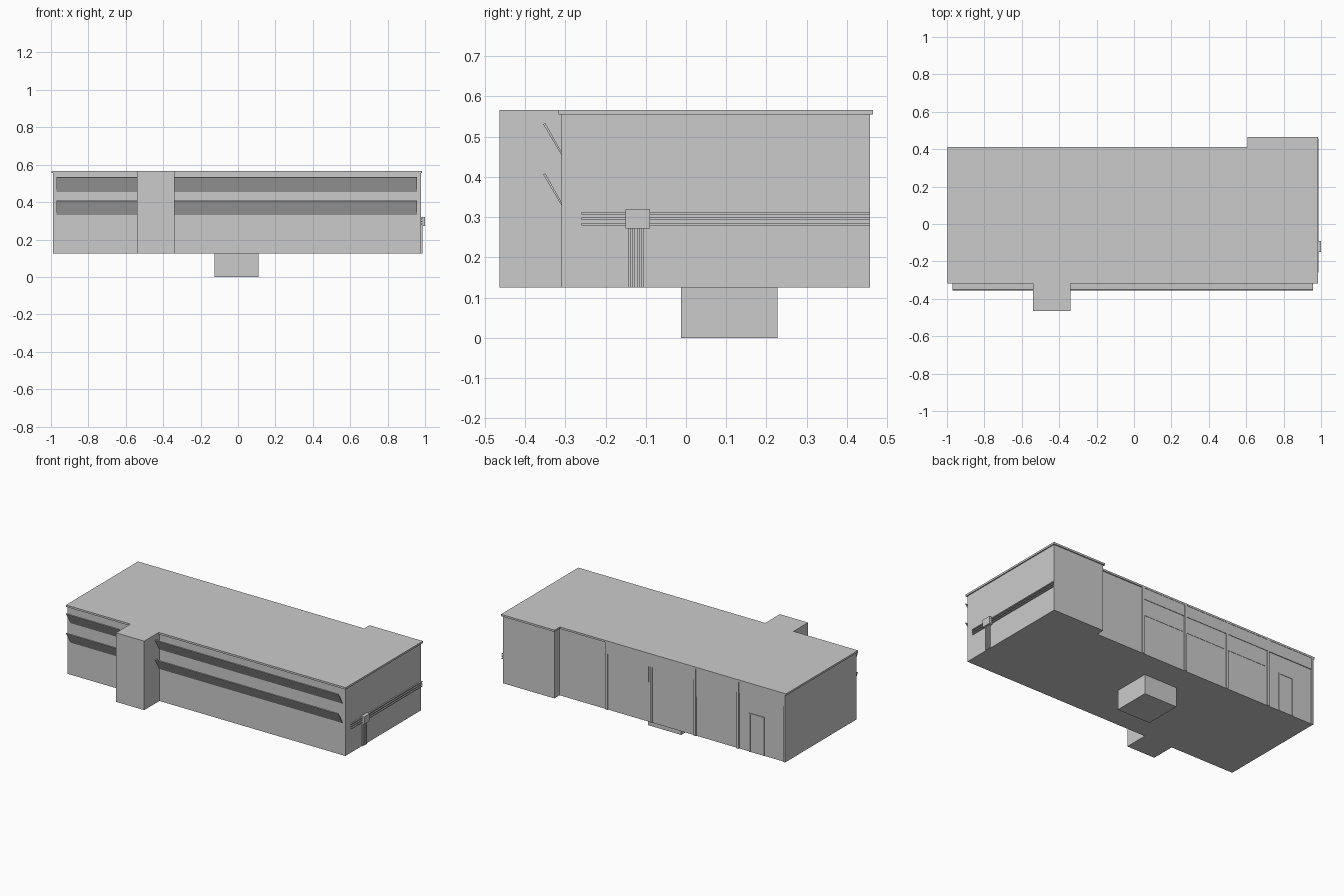
import bpy, bmesh

if "Cube" in bpy.data.objects:
    bpy.data.objects.remove(bpy.data.objects["Cube"])

def mesh_object(name, bm):
    bmesh.ops.recalc_face_normals(bm, faces=bm.faces)
    me = bpy.data.meshes.new(name)
    bm.to_mesh(me)
    bm.free()
    ob = bpy.data.objects.new(name, me)
    bpy.context.collection.objects.link(ob)
    return ob

def prism(name, pts, direction):
    """Extrude a closed outline of 3D points along a vector."""
    bm = bmesh.new()
    face = bm.faces.new([bm.verts.new(p) for p in pts])
    ext = bmesh.ops.extrude_face_region(bm, geom=[face])
    verts = [v for v in ext["geom"] if isinstance(v, bmesh.types.BMVert)]
    bmesh.ops.translate(bm, verts=verts, vec=direction)
    return mesh_object(name, bm)

def box(name, x, y, z):
    pts = [(x[0], y[0], z[0]), (x[1], y[0], z[0]), (x[1], y[1], z[0]), (x[0], y[1], z[0])]
    return prism(name, pts, (0, 0, z[1] - z[0]))

BASE, EAVE, TOP = 0.125, 0.555, 0.567
X0, X1, FRONT, BACK, WING = -0.99, 0.978, -0.31, 0.405, 0.458

# Main walls and roof slab share an L-shaped plan
def plan(z, o):
    return [(X0 - o, FRONT - o, z), (X1 + o, FRONT - o, z), (X1 + o, WING + o, z),
            (0.613 - o, WING + o, z), (0.613 - o, BACK + o, z), (X0 - o, BACK + o, z)]

prism("walls", plan(BASE, 0), (0, 0, EAVE - BASE))
prism("roof_slab", plan(EAVE, 0.007), (0, 0, TOP - EAVE))

# Front tower and basement block
box("front_tower", (-0.54, -0.34), (-0.464, FRONT), (BASE, TOP))
box("basement_block", (-0.125, 0.11), (-0.012, 0.227), (0, BASE))

# Slanted sunshades on both sides of the tower, two storeys
for level, z in enumerate((0.455, 0.33)):
    for side, (a, b) in enumerate(((-0.97, -0.54), (-0.34, 0.957))):
        pts = [(a, -0.31, z), (a, -0.31, z + 0.008), (a, -0.35, z + 0.079), (a, -0.355, z + 0.076)]
        prism(f"sunshade_{level}_{side}", pts, (b - a, 0, 0))

# Right side pipes: horizontal runs, junction box, vertical drops
for i, z in enumerate((0.279, 0.293, 0.307)):
    box(f"side_pipe_{i}", (X1, X1 + 0.008), (-0.26, WING), (z, z + 0.006))
for i in range(4):
    y = -0.144 + i * 0.0112
    box(f"drop_pipe_{i}", (X1, X1 + 0.008), (y, y + 0.006), (BASE, 0.272))
box("junction_box", (X1, 1.0), (-0.15, -0.09), (0.272, 0.32))

# Back pilasters, with a lintel across each bay
columns = (-0.983, -0.655, -0.35, -0.04, 0.275)
for i, x in enumerate(columns):
    box(f"pilaster_{i}", (x - 0.007, x + 0.007), (BACK, BACK + 0.007), (BASE, EAVE))
for i, (a, b) in enumerate(zip(columns, columns[1:])):
    box(f"bay_lintel_{i}", (a + 0.007, b - 0.007), (BACK, BACK + 0.005), (0.482, EAVE))

# Back windows in three bays, and a door in the fourth
for i, (a, b) in enumerate(zip(columns[1:], columns[2:])):
    box(f"window_{i}", (a + 0.02, b - 0.007), (BACK, BACK + 0.002), (0.378, 0.482))
door = (-0.837, -0.737)
box("door_panel", door, (BACK, BACK + 0.002), (BASE, 0.365))
for i, x in enumerate(door):
    box(f"door_jamb_{i}", (x - 0.004, x + 0.004), (BACK, BACK + 0.005), (BASE, 0.365))
box("door_head", (door[0] - 0.004, door[1] + 0.004), (BACK, BACK + 0.005), (0.365, 0.372))
